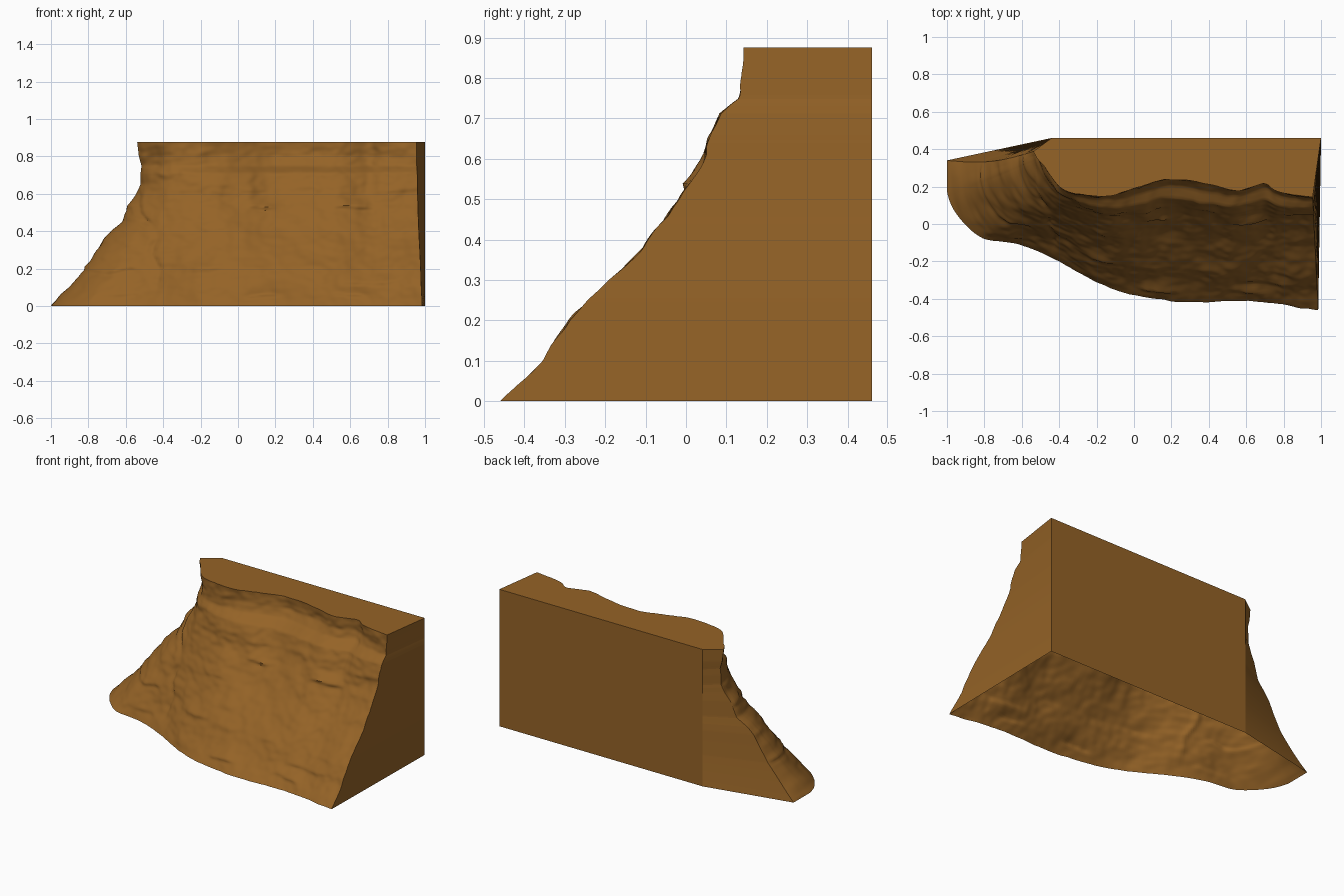
import bpy, bmesh
from math import sin, pi
from mathutils import Vector, noise

if "Cube" in bpy.data.objects:
    bpy.data.objects.remove(bpy.data.objects["Cube"])

H, NU, NV = 0.876, 190, 96

# Plan outlines of the rock face, left to right: foot and top rim
foot = [(-1, .34), (-1, .17), (-.94, .04), (-.81, -.075), (-.63, -.105), (-.42, -.19), (-.2, -.31),
        (0, -.38), (.2, -.41), (.4, -.42), (.55, -.41), (.7, -.42), (.8, -.43), (.9, -.45), (.985, -.46)]
rim = [(-.53, .39), (-.51, .355), (-.48, .32), (-.44, .265), (-.385, .195), (-.3, .16), (-.14, .15),
       (.02, .195), (.17, .24), (.4, .21), (.55, .18), (.69, .215), (.76, .175), (.88, .155), (.955, .145)]

# Setback from foot (0) to rim (1) by height: left end, middle, right end
heights = [0, .04, .1, .2, .3, .36, .4, .45, .5, .55, .6, .65, .71, .75, .8, .88]
left = [0, .09, .21, .4, .53, .6, .68, .82, .86, .9, .97, 1.02, 1.02, 1.03, 1, .98]
mid = [0, .05, .14, .26, .4, .48, .54, .6, .66, .72, .76, .79, .84, .95, 1, 1]
right = [0, .06, .17, .28, .44, .55, .61, .68, .74, .79, .83, .86, .89, .98, 1, 1]


def curve(pts, t):
    """Catmull-Rom through points, t in 0..1."""
    n = len(pts) - 1
    i = min(int(t * n), n - 1)
    s = t * n - i
    a, b, c, d = [Vector(pts[min(max(k, 0), n)]) for k in range(i - 1, i + 3)]
    return (b * 2 + (c - a) * s + (a * 2 - b * 5 + c * 4 - d) * s * s
            + (b * 3 - a - c * 3 + d) * s ** 3) / 2


def lookup(vals, z):
    for i in range(len(heights) - 1):
        if z <= heights[i + 1]:
            s = (z - heights[i]) / (heights[i + 1] - heights[i])
            return vals[i] + (vals[i + 1] - vals[i]) * s
    return vals[-1]


def setback(u, z):
    l, m, r = (lookup(v, z) for v in (left, mid, right))
    if u < .45:
        return l + (m - l) * u / .45
    return m + (r - m) * max(0, (u - .7) / .3)


def rough(p):
    """Blocky, layered rock relief."""
    x, z = p.x, p.z
    big = noise.noise(Vector((x * 5, p.y * 4, z * 5)))
    lumps = noise.noise(Vector((x * 10, 4, z * 13)))
    fine = noise.noise(Vector((x * 22, 8, z * 32)))
    d = .012 * big + .009 * lumps + .005 * fine
    # broken ledges with a short overhang step below each
    for h, amp in ((.06, .016), (.13, .010), (.21, .014), (.40, .008), (.54, .018), (.62, .008)):
        zz = z - h + .03 * noise.noise(Vector((x * 5, h * 30, 0)))
        if -.02 < zz < .05:
            on = min(1, max(0, .1 + 2 * noise.noise(Vector((x * 4, h * 50, 5)))))
            d += amp * on * ((zz + .02) / .02 if zz < 0 else 1 - zz / .05)
    # slanting fissures that come and go
    for fx, lean in ((-.5, .15), (.62, .1)):
        q = abs(x - fx - lean * (.4 - z) + .12 * noise.noise(Vector((fx, 2, z * 6)))) / .03
        if q < 1:
            d -= .014 * (1 - q) * max(0, .4 + noise.noise(Vector((fx, 9, z * 7))))
    return d


bm = bmesh.new()
grid = []
for j in range(NV + 1):
    z = H * j / NV
    plan = []
    for i in range(NU + 1):
        u = i / NU
        f = setback(u, z)
        p = curve(foot, u).lerp(curve(rim, u), f)
        p.y -= .03 * sin(pi * min(f, 1)) * max(0, 1 - i / 16)
        plan.append(p)
    row = []
    for i, p in enumerate(plan):
        t = plan[min(i + 1, NU)] - plan[max(i - 1, 0)]
        out = Vector((t.y, -t.x)).normalized()
        fade = min(1, i / 8) * (.5 + .5 * min(1, j / 6)) * (.6 + .4 * min(1, (NV - j) / 5))
        d = rough(Vector((p.x, p.y, z))) * fade
        if i > NU - 6:
            out.x = 0
        row.append(bm.verts.new((max(-1, p.x + out.x * d), max(-.46, p.y + out.y * d), z)))
    grid.append(row)

# Rock face
for a, b in zip(grid, grid[1:]):
    for i in range(NU):
        bm.faces.new((a[i], a[i + 1], b[i + 1], b[i]))
face_count = NU * NV

# Cut sides, flat back and top; the underside is open
back_l = [bm.verts.new((-.44, .46, H * j / NV)) for j in range(NV + 1)]
back_r = [bm.verts.new((1, .46, H * j / NV)) for j in range(NV + 1)]
for j in range(NV):
    bm.faces.new((back_l[j], grid[j][0], grid[j + 1][0], back_l[j + 1]))
    bm.faces.new((grid[j][-1], back_r[j], back_r[j + 1], grid[j + 1][-1]))
    bm.faces.new((back_r[j], back_l[j], back_l[j + 1], back_r[j + 1]))
bm.faces.new(grid[-1] + [back_r[-1], back_l[-1]])

mesh = bpy.data.meshes.new("cliff_rock")
bm.to_mesh(mesh)
bm.free()
rock = bpy.data.objects.new("cliff_rock", mesh)
bpy.context.collection.objects.link(rock)

mat = bpy.data.materials.new("brown_rock")
mat.diffuse_color = (.3, .125, .02, 1)
mat.use_nodes = True
mat.node_tree.nodes["Principled BSDF"].inputs["Base Color"].default_value = mat.diffuse_color
mesh.materials.append(mat)

# Smooth rock, flat cut faces
bpy.context.view_layer.objects.active = rock
rock.select_set(True)
bpy.ops.object.shade_smooth_by_angle(angle=.8)
for poly in mesh.polygons[face_count:]:
    poly.use_smooth = False
